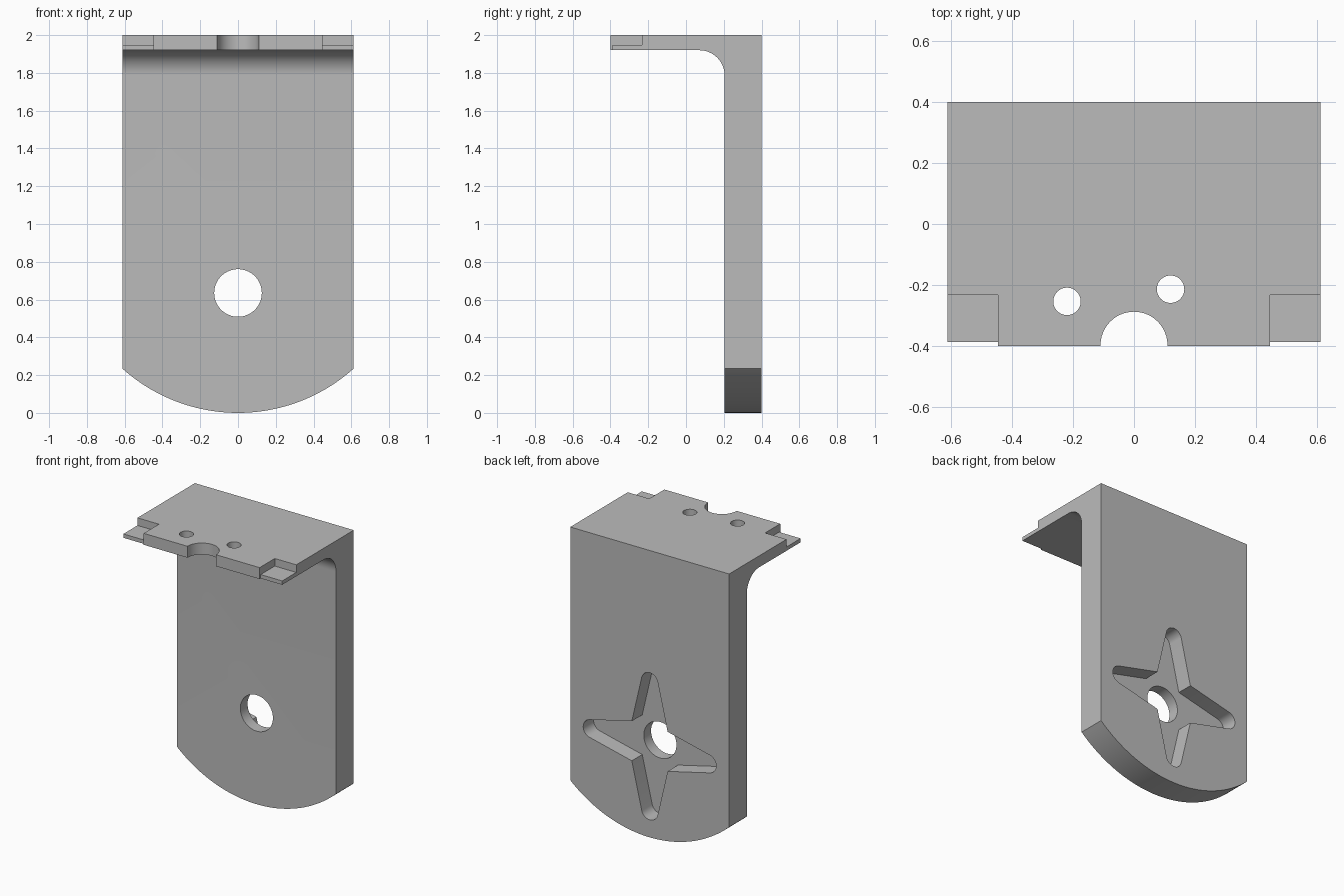
import bpy, bmesh, math
from mathutils import Vector

cube = bpy.data.objects.get("Cube")
if cube:
    bpy.data.objects.remove(cube, do_unlink=True)

HALF_W, SWEEP = 0.6125, 0.235       # half width, height of the curved lower edge
HUB_Z, HUB_R = 0.635, 0.126         # centre hole in the upright

grey = bpy.data.materials.new("grey metal")
grey.use_nodes = True
grey.diffuse_color = (0.5, 0.5, 0.5, 1)
grey.node_tree.nodes["Principled BSDF"].inputs["Base Color"].default_value = (0.5, 0.5, 0.5, 1)


def arc(cx, cy, r, start, end, n):
    """Points along a circular arc, angles in degrees."""
    return [(cx + r * math.cos(math.radians(start + (end - start) * i / n)),
             cy + r * math.sin(math.radians(start + (end - start) * i / n)))
            for i in range(n + 1)]


def prism(name, outline, axis, low, high):
    """Extrude a closed 2D outline along the x, y or z axis."""
    place = {"x": lambda a, b, t: (t, a, b),
             "y": lambda a, b, t: (a, t, b),
             "z": lambda a, b, t: (a, b, t)}[axis]
    bm = bmesh.new()
    face = bm.faces.new([bm.verts.new(place(a, b, low)) for a, b in outline])
    grown = bmesh.ops.extrude_face_region(bm, geom=[face])["geom"]
    verts = [g for g in grown if isinstance(g, bmesh.types.BMVert)]
    bmesh.ops.translate(bm, verts=verts, vec=Vector(place(0, 0, high - low)))
    bmesh.ops.recalc_face_normals(bm, faces=bm.faces)
    mesh = bpy.data.meshes.new(name)
    bm.to_mesh(mesh)
    bm.free()
    mesh.materials.append(grey)
    obj = bpy.data.objects.new(name, mesh)
    bpy.context.collection.objects.link(obj)
    return obj


def carve(target, tool, operation="DIFFERENCE"):
    """Apply a boolean and discard the tool."""
    tool.hide_render = True
    mod = target.modifiers.new("carve", "BOOLEAN")
    mod.operation, mod.solver, mod.object = operation, "EXACT", tool
    bpy.context.view_layer.objects.active = target
    bpy.ops.object.modifier_apply(modifier=mod.name)
    bpy.data.objects.remove(tool, do_unlink=True)


def circle(cx, cy, r, n=48):
    return arc(cx, cy, r, 0, 360, n)[:-1]


# Bracket: L profile with a fillet in the inner corner
profile = [(0.4, 0), (0.4, 2), (-0.4, 2), (-0.4, 1.92)]
profile += arc(0.07, 1.785, 0.135, 90, 0, 16) + [(0.205, 0)]
bracket = prism("bracket", [(y, z - 0.1 if z == 0 else z) for y, z in profile], "x", -0.8, 0.8)

# Upright outline: straight sides and a curved lower edge
radius = (HALF_W ** 2 + SWEEP ** 2) / (2 * SWEEP)
spread = math.degrees(math.asin(HALF_W / radius))
outline = arc(0, radius, radius, 270 - spread, 270 + spread, 48)
outline += [(HALF_W, 2.2), (-HALF_W, 2.2)]
carve(bracket, prism("outline_tool", outline, "y", -1, 1), "INTERSECT")

# Stepped tabs on both front corners of the top plate
step = [(-0.6, 2.2), (-0.6, 1.8), (-0.388, 1.8), (-0.388, 1.947), (-0.233, 1.947), (-0.233, 2.2)]
for low, high in ((-0.8, -0.447), (0.447, 0.8)):
    carve(bracket, prism("step_tool", step, "x", low, high))

# Screw holes and round notch in the top plate
for x, y, r in ((-0.22, -0.254, 0.045), (0.12, -0.214, 0.045), (0, -0.398, 0.11)):
    carve(bracket, prism("hole_tool", circle(x, y, r), "z", 1.8, 2.2))

# Four-armed recess in the back, one arm repeated by quarter turns
star = []
for turn in range(4):
    c, s = math.cos(turn * math.pi / 2), math.sin(turn * math.pi / 2)
    arm = [(0.138, -0.138)] + arc(0.45, 0, 0.063, -76, 76, 14)
    star += [(a * c - b * s, HUB_Z + a * s + b * c) for a, b in arm]
carve(bracket, prism("star_tool", star, "y", 0.285, 0.6))

# Centre hole through the upright
carve(bracket, prism("hub_tool", circle(0, HUB_Z, HUB_R, 64), "y", 0, 0.7))

# Smooth curved walls, crisp edges
bpy.ops.object.select_all(action="DESELECT")
bracket.select_set(True)
bpy.context.view_layer.objects.active = bracket
bpy.ops.object.shade_smooth_by_angle(angle=math.radians(25))
